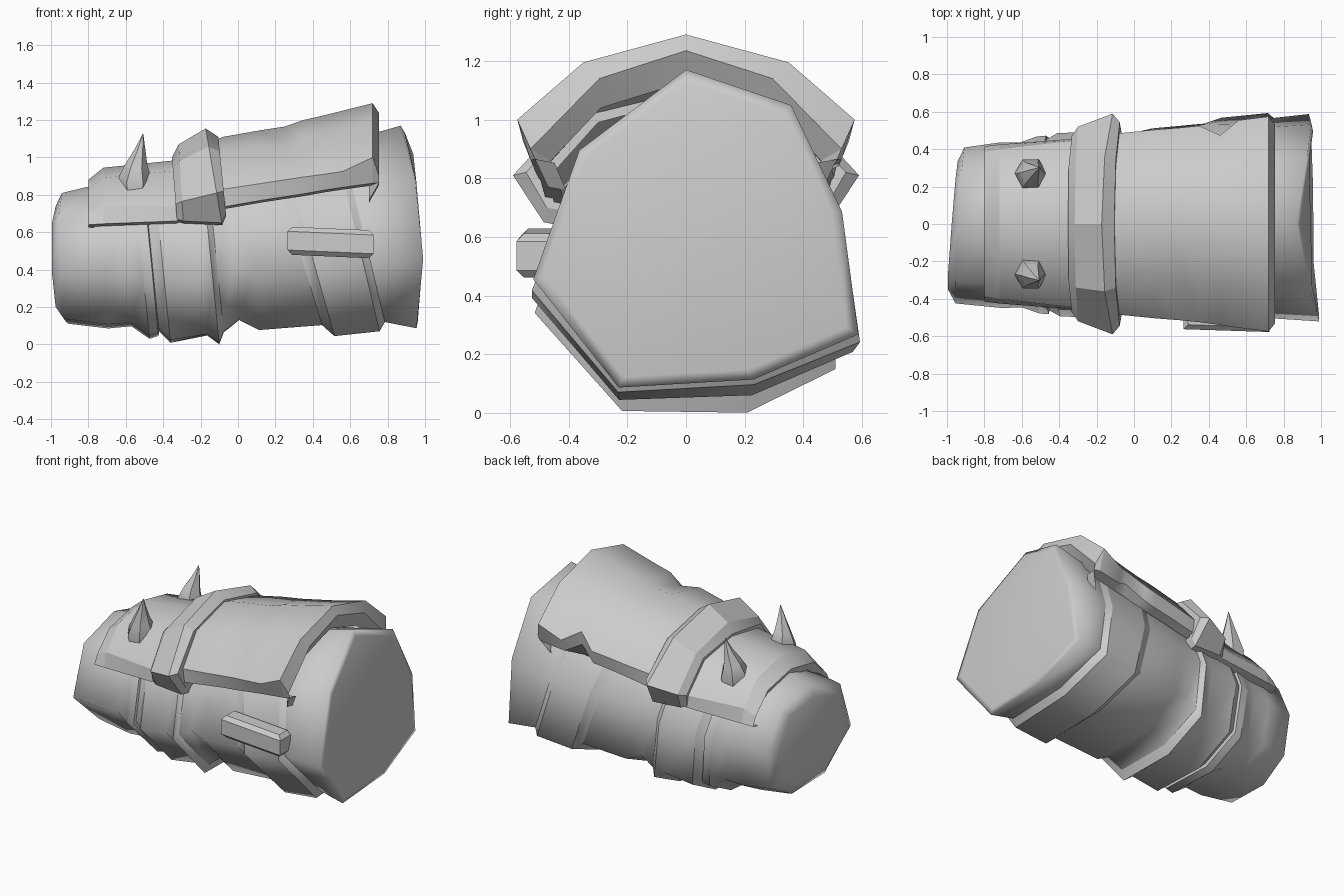
import bpy, bmesh, math
from mathutils import Vector

if "Cube" in bpy.data.objects:
    bpy.data.objects.remove(bpy.data.objects["Cube"])

grey = bpy.data.materials.new("grey")
grey.diffuse_color = (0.6, 0.6, 0.6, 1)
grey.use_nodes = True
grey.node_tree.nodes["Principled BSDF"].inputs["Base Color"].default_value = grey.diffuse_color


def finish(name, bm, angle=35):
    bmesh.ops.recalc_face_normals(bm, faces=bm.faces)
    me = bpy.data.meshes.new(name)
    bm.to_mesh(me)
    bm.free()
    me.materials.append(grey)
    ob = bpy.data.objects.new(name, me)
    bpy.context.collection.objects.link(ob)
    bpy.ops.object.select_all(action='DESELECT')
    ob.select_set(True)
    bpy.context.view_layer.objects.active = ob
    bpy.ops.object.shade_smooth_by_angle(angle=math.radians(angle))
    return ob


def loft(name, rings, angle=35, sharp_rings=(), sharp_rails=(), closed=True):
    """Skin rings of points; closed rings get end caps. Crease chosen rings and rails."""
    bm = bmesh.new()
    loops = [[bm.verts.new(p) for p in r] for r in rings]
    n = len(loops[0])
    for a, b in zip(loops, loops[1:]):
        for i in range(n if closed else n - 1):
            j = (i + 1) % n
            bm.faces.new((a[i], a[j], b[j], b[i]))
    if closed:
        bm.faces.new(loops[0])
        bm.faces.new(loops[-1])
    ob = finish(name, bm, angle)
    if sharp_rings:
        for e in ob.data.edges:
            a, b = e.vertices
            same_ring = a // n == b // n
            e.use_edge_sharp = a // n in sharp_rings if same_ring else a % n in sharp_rails
    return ob


# Sleeve: uneven eight-sided section, rounder towards the narrow end
WIDE = [(0, 1), (.64, .89), (.95, .56), (1.05, .18), (.41, .04), (-.41, .015), (-.93, .35), (-.65, .75)]
SLIM = [(0, 1), (.7, .9), (1, .55), (.88, .16), (.38, 0), (-.42, .04), (-1.04, .38), (-.75, .85)]
RIM = [.87, .925, .95, .935, .95, .955, .99, .945]  # uneven lip of the wide end


def sleeve_ring(x, half, z0, z1, shear_z=0, shear_y=0):
    t = min(1, max(0, (x + 1) / 1.6))
    ring = []
    for (a, b), (c, d) in zip(SLIM, WIDE):
        y = half * (a + (c - a) * t)
        z = z0 + (z1 - z0) * (b + (d - b) * t)
        ring.append((x + shear_z * (.6 - z) + shear_y * y, y, z))
    return ring


stations = [  # x, half width, bottom, top, lean with height, lean with depth
    (-.972, .335, .18, .74, .02, .08),
    (-.935, .41, .11, .81, .03, .06),
    (-.72, .44, .08, .86, .05, 0),
    (-.62, .44, .09, .87, .1, 0),
    (-.53, .475, .02, .88, .1, 0),
    (-.48, .48, .035, .89, .1, 0),
    (-.475, .46, .06, .88, .1, 0),
    (-.42, .495, -.005, .92, .1, 0),
    (-.22, .505, .03, .95, .1, 0),
    (-.16, .525, -.02, .97, .1, 0),
    (-.13, .50, .045, .95, .1, 0),
    (-.04, .495, .11, .97, .1, 0),
    (.06, .515, .055, 1.0, .1, 0),
    (.30, .53, .085, 1.02, .3, 0),
    (.36, .555, .025, 1.06, .28, 0),
    (.63, .565, .055, 1.09, .24, 0),
    (.67, .54, .105, 1.08, .24, 0),
]
rings = [sleeve_ring(*s) for s in stations]
rim = [(x, y, z) for x, (_, y, z) in zip(RIM, sleeve_ring(.9, .56, .07, 1.17))]
cap = [(x * .8 + .197, y * .93, .6 + (z - .6) * .93) for x, y, z in rim]
loft("sleeve", rings + [rim, cap], 60, {4, 5, 6, 7, 9, 10, 13, 14, 15, 16})


# Arched armour: tucked hem, hem, edge, shoulder, crown, mirrored front to back
def arch(x, hem, edge, shoulder, crown, lean=0):
    tuck = (hem[0] * .87, hem[1] - .012)
    half = [tuck, hem, edge, shoulder]
    mid = (hem[1] + crown) / 2
    pts = half + [(0, crown)] + [(-y, z) for y, z in reversed(half)]
    return [(x - lean * (z - mid), y, z) for y, z in pts]


plate = [
    arch(-.77, (.38, .63), (.35, .68), (.22, .78), .82),
    arch(-.80, (.415, .64), (.385, .70), (.25, .83), .88),
    arch(-.72, (.425, .645), (.40, .74), (.26, .89), .945),
    arch(-.33, (.455, .66), (.445, .74), (.29, .93), .985),
    arch(-.08, (.48, .735), (.485, .83), (.31, 1.03), 1.11),
    arch(.12, (.49, .77), (.505, .86), (.32, 1.07), 1.145),
    arch(.25, (.495, .79), (.515, .88), (.325, 1.09), 1.165),
    arch(.35, (.505, .805), (.525, .895), (.33, 1.11), 1.20),
    arch(.46, (.515, .825), (.54, .91), (.34, 1.13), 1.225),
    arch(.56, (.52, .84), (.555, .925), (.35, 1.15), 1.25),
    arch(.72, (.53, .862), (.575, 1.0), (.35, 1.195), 1.29),
    arch(.755, (.515, .865), (.53, .90), (.295, 1.14), 1.235),
    arch(.70, (.47, .77), (.46, .86), (.29, 1.04), 1.13),
]
# dent on the front shoulder and chip in the back hem
plate[6][5] = (.27, -.315, 1.045)
plate[8][1:3] = [(.46, .47, .89), (.46, .475, .98)]
loft("top_plate", plate, 38, {1, 2, 10, 11}, {1, 2, 6, 7}, closed=False)

# Raised strap crossing the plate, wedge-shaped with its ridge towards the wide end
loft("cross_strap", [
    arch(-.335, (.43, .68), (.44, .74), (.28, .92), .97, .08),
    arch(-.34, (.455, .67), (.47, .75), (.31, .95), 1.0, .08),
    arch(-.305, (.475, .66), (.52, .765), (.34, .98), 1.07, .06),
    arch(-.13, (.485, .65), (.59, .81), (.36, 1.06), 1.155, .17),
    arch(-.085, (.475, .70), (.545, .82), (.34, 1.03), 1.11, .1),
    arch(-.085, (.45, .72), (.47, .80), (.30, .99), 1.07, .1),
], 25, closed=False)

# Pair of leaning spikes
for side in (-1, 1):
    rings = []
    for cx, cy, cz, r in ((-.55, .265, .82, .075), (-.552, .268, .89, .088), (-.545, .275, .96, .06),
                          (-.525, .29, 1.04, .03), (-.508, .30, 1.125, .002)):
        rings.append([(cx + r * math.cos(k * math.tau / 6), side * (cy + r * math.sin(k * math.tau / 6)),
                       cz - .35 * r * math.sin(k * math.tau / 6)) for k in range(6)])
    loft("spike_back" if side > 0 else "spike_front", rings, 40)

# Buckle tab on the front: bevelled bar following the side of the sleeve
bm = bmesh.new()
bmesh.ops.create_cube(bm, size=1)
for v in bm.verts:
    x, y, z = v.co
    v.co = Vector((.495 + .46 * x, -.515 + .11 * y - .015 * x, .545 + .15 * z - .02 * x))
corners = [e for e in bm.edges if abs(e.verts[0].co.y - e.verts[1].co.y) > .08
           or (abs(e.verts[0].co.x - e.verts[1].co.x) > .1 and max(v.co.y for v in e.verts) < -.53)]
bmesh.ops.bevel(bm, geom=corners, offset=.025, segments=1, affect='EDGES')
finish("buckle_tab", bm, 25)
